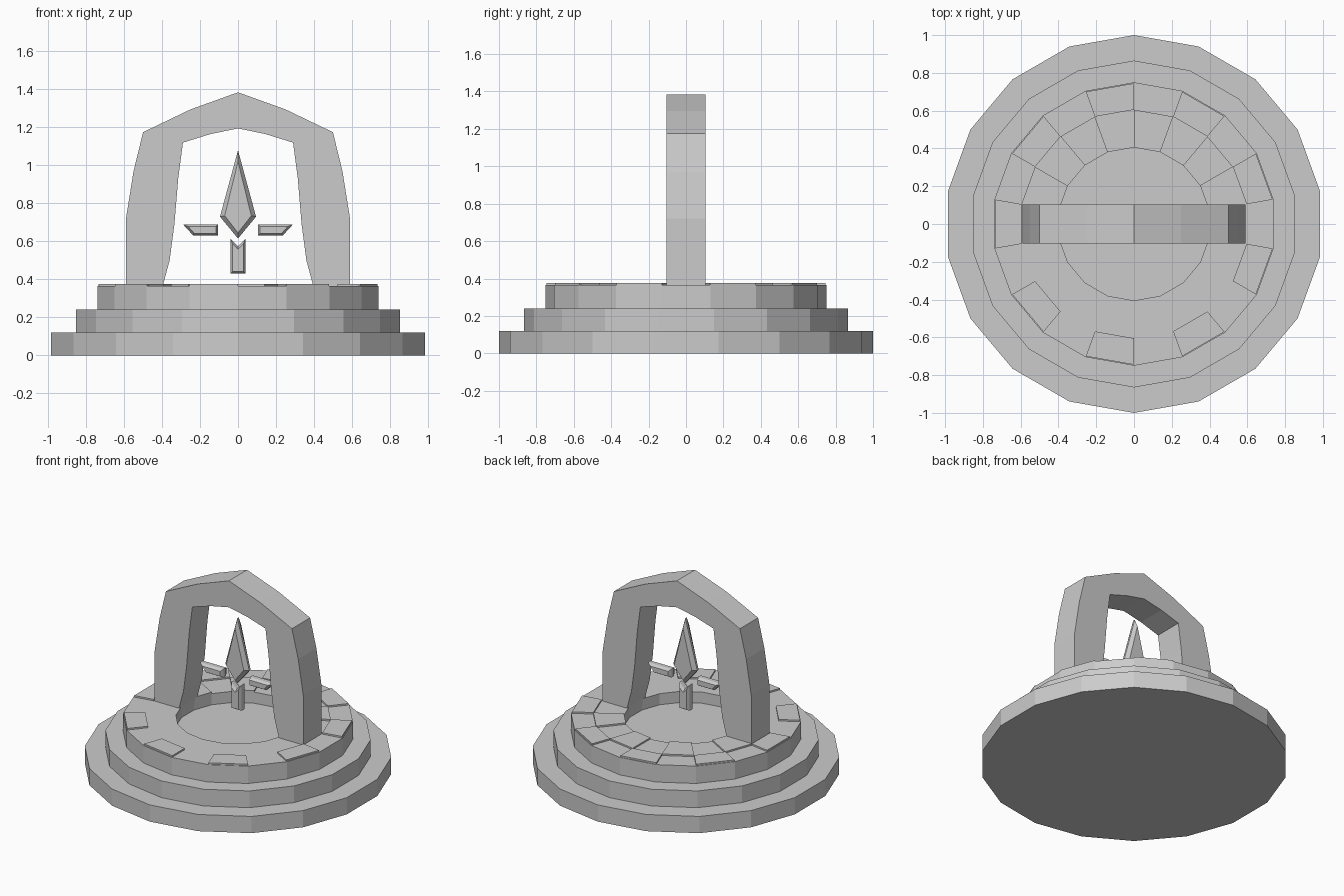
import bpy, bmesh
from math import cos, sin, radians

if "Cube" in bpy.data.objects:
    bpy.data.objects.remove(bpy.data.objects["Cube"])

SIDES = 18


def stack(name, loops):
    """Closed solid made by joining matching point loops, capped at both ends."""
    bm = bmesh.new()
    rings = [[bm.verts.new(p) for p in loop] for loop in loops]
    bm.faces.new(rings[0])
    bm.faces.new(rings[-1])
    n = len(rings[0])
    for a, b in zip(rings, rings[1:]):
        for i in range(n):
            j = (i + 1) % n
            bm.faces.new((a[i], a[j], b[j], b[i]))
    bmesh.ops.recalc_face_normals(bm, faces=bm.faces)
    mesh = bpy.data.meshes.new(name)
    bm.to_mesh(mesh)
    bm.free()
    obj = bpy.data.objects.new(name, mesh)
    bpy.context.collection.objects.link(obj)
    return obj


def polar(r, deg, z):
    return (r * cos(radians(deg)), r * sin(radians(deg)), z)


def ring(r, z):
    return [polar(r, 90 + 360 / SIDES * i, z) for i in range(SIDES)]


# Three stepped tiers with a shallow recess in the top
profile = [(1, 0), (1, .12), (.865, .12), (.865, .24), (.75, .24),
           (.75, .365), (.405, .365), (.405, .285)]
stack("stepped_base", [ring(r, z) for r, z in profile])


# Slightly raised paving tiles, alternating between two rows
def tile(name, r0, r1, a):
    foot = [(r0, a), (r1, a), (r1, a + 20), (r0, a + 20)]
    stack(name, [[polar(r, d, z) for r, d in foot] for z in (.355, .376)])


for k in range(9):
    tile(f"outer_tile_{k}", .605, .745, 10 + 40 * k)
for k in range(4):
    tile(f"inner_tile_{k}", .405, .605, 30 + 40 * k)

# Stone arch: half outline mirrored across x
outer = [(.59, .29), (.59, .72), (.55, .97), (.5, 1.175), (.25, 1.295)]
inner = [(.40, .29), (.395, .37), (.36, .5), (.335, .69), (.315, .93), (.29, 1.12), (.145, 1.165)]


def span(half, peak):
    return half + [(0, peak)] + [(-x, z) for x, z in reversed(half)]


outline = span(outer, 1.385) + span(inner, 1.195)[::-1]
stack("arch", [[(x, y, z) for x, z in outline] for y in (-.103, .103)])


# Floating emblem pieces: bevelled front and back
def shard(name, edge, face, rim=.015, depth=.035):
    layers = [(face, -depth), (edge, -rim), (edge, rim), (face, depth)]
    stack(name, [[(x, y, z) for x, z in pts] for pts, y in layers])


shard("blade_shard",
      [(0, 1.08), (.095, .73), (0, .615), (-.095, .73)],
      [(0, 1.02), (.07, .735), (0, .645), (-.07, .735)], rim=.008)
shard("lower_shard",
      [(-.04, .43), (.04, .43), (.04, .615), (0, .575), (-.04, .615)],
      [(-.028, .442), (.028, .442), (.028, .587), (0, .558), (-.028, .587)])
for side, s in (("right", 1), ("left", -1)):
    shard(f"{side}_shard",
          [(s * x, z) for x, z in ((.105, .63), (.235, .63), (.29, .69), (.105, .69))],
          [(s * x, z) for x, z in ((.117, .642), (.23, .642), (.262, .678), (.117, .678))])
